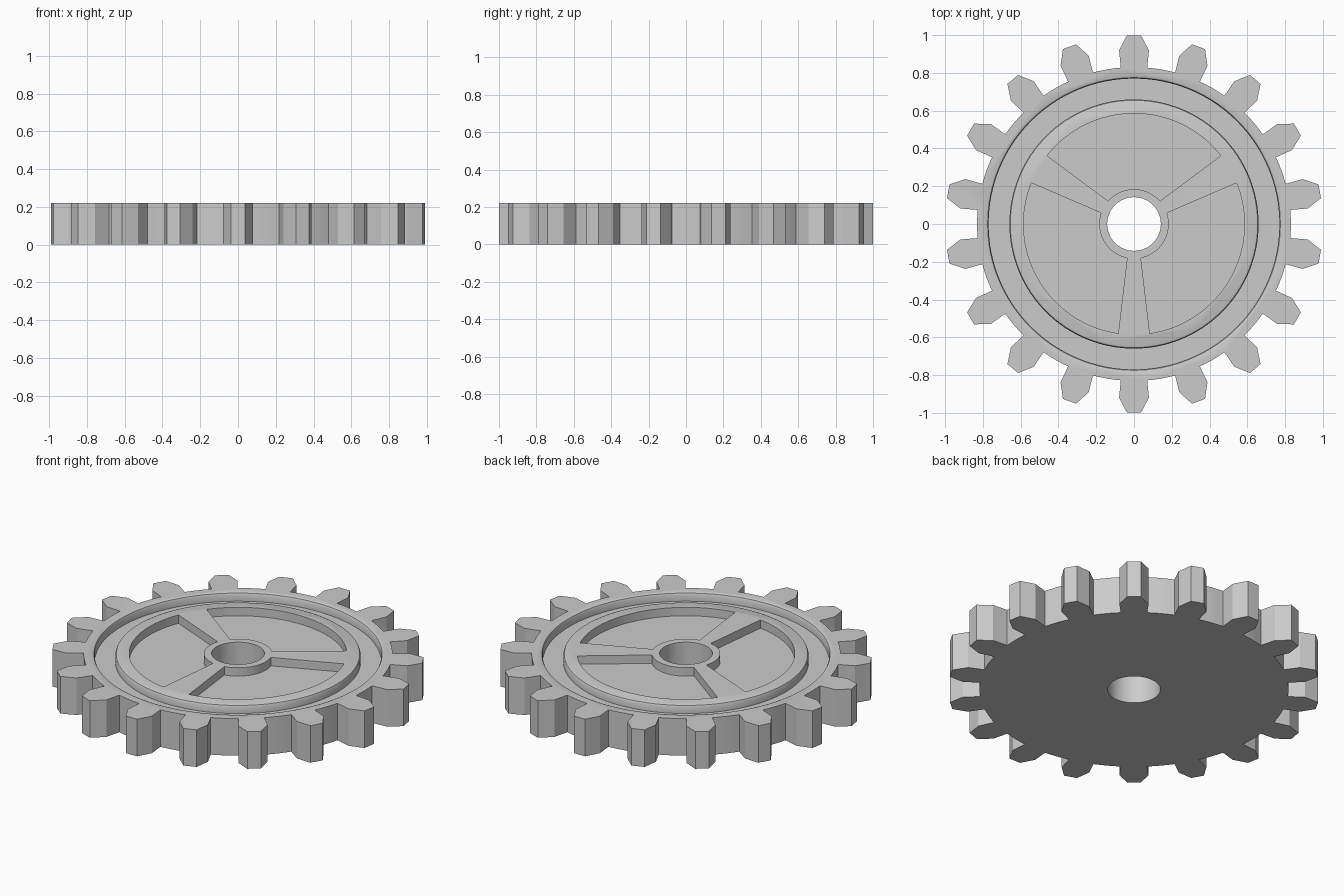
import bpy, bmesh
from math import sin, cos, radians, pi, asin, hypot, atan2

if "Cube" in bpy.data.objects:
    bpy.data.objects.remove(bpy.data.objects["Cube"])

H = 0.22          # gear thickness
POCKET_Z = 0.17   # floor of the recesses
TEETH = 18


def polar(r, deg):
    return (r * cos(radians(deg)), r * sin(radians(deg)))


def finish(name, bm):
    bmesh.ops.recalc_face_normals(bm, faces=bm.faces)
    me = bpy.data.meshes.new(name)
    bm.to_mesh(me)
    bm.free()
    ob = bpy.data.objects.new(name, me)
    bpy.context.collection.objects.link(ob)
    return ob


def prism(name, outline, z0, z1):
    bm = bmesh.new()
    face = bm.faces.new([bm.verts.new((x, y, z0)) for x, y in outline])
    res = bmesh.ops.extrude_face_region(bm, geom=[face])
    verts = [v for v in res["geom"] if isinstance(v, bmesh.types.BMVert)]
    bmesh.ops.translate(bm, verts=verts, vec=(0, 0, z1 - z0))
    return finish(name, bm)


def ring(name, profile, segs=128):
    bm = bmesh.new()
    loops = [[bm.verts.new((*polar(r, 360 * i / segs), z)) for r, z in profile]
             for i in range(segs)]
    n = len(profile)
    for i in range(segs):
        a, b = loops[i], loops[(i + 1) % segs]
        for j in range(n):
            k = (j + 1) % n
            bm.faces.new((a[j], b[j], b[k], a[k]))
    return finish(name, bm)


# Toothed body: six-point teeth joined by root arcs
tooth = [(0.828, -0.070), (0.92, -0.079), (0.999, -0.037),
         (0.999, 0.037), (0.92, 0.079), (0.828, 0.070)]
outline = []
for t in range(TEETH):
    ang = 90 + t * 360 / TEETH
    for r, s in tooth:
        x, y = polar(1, ang)
        outline.append((r * x - s * y, r * y + s * x))
    root = hypot(*tooth[0])
    half = atan2(0.070, 0.828) * 180 / pi
    gap = 360 / TEETH - 2 * half
    for k in range(1, 4):
        outline.append(polar(root, ang + half + gap * k / 4))
gear = prism("gear_wheel", outline, 0, H)

# Cutters: centre bore, annular groove with rounded lips, three sector pockets
cutters = [prism("bore_cutter", [polar(0.142, i * 5) for i in range(72)], -0.1, 0.4)]
cutters.append(ring("groove_cutter", [
    (0.645, 0.30), (0.645, H), (0.655, 0.216), (0.66, 0.205), (0.66, POCKET_Z),
    (0.77, POCKET_Z), (0.77, 0.205), (0.775, 0.216), (0.785, H), (0.785, 0.30)]))
for p in range(3):
    mid = 90 + 120 * p
    outer = [polar(0.585, mid - 51.8 + 103.6 * i / 32) for i in range(33)]
    inner = [polar(0.184, mid + 48.5 - 97 * i / 20) for i in range(21)]
    cutters.append(prism("pocket_cutter", outer + inner, POCKET_Z, 0.4))

bpy.context.view_layer.objects.active = gear
gear.select_set(True)
for c in cutters:
    mod = gear.modifiers.new("cut", 'BOOLEAN')
    mod.operation = 'DIFFERENCE'
    mod.solver = 'EXACT'
    mod.object = c
    bpy.ops.object.modifier_apply(modifier=mod.name)
    bpy.data.objects.remove(c)

# Smooth rounds, crisp edges
bpy.ops.object.shade_smooth_by_angle(angle=radians(31))
